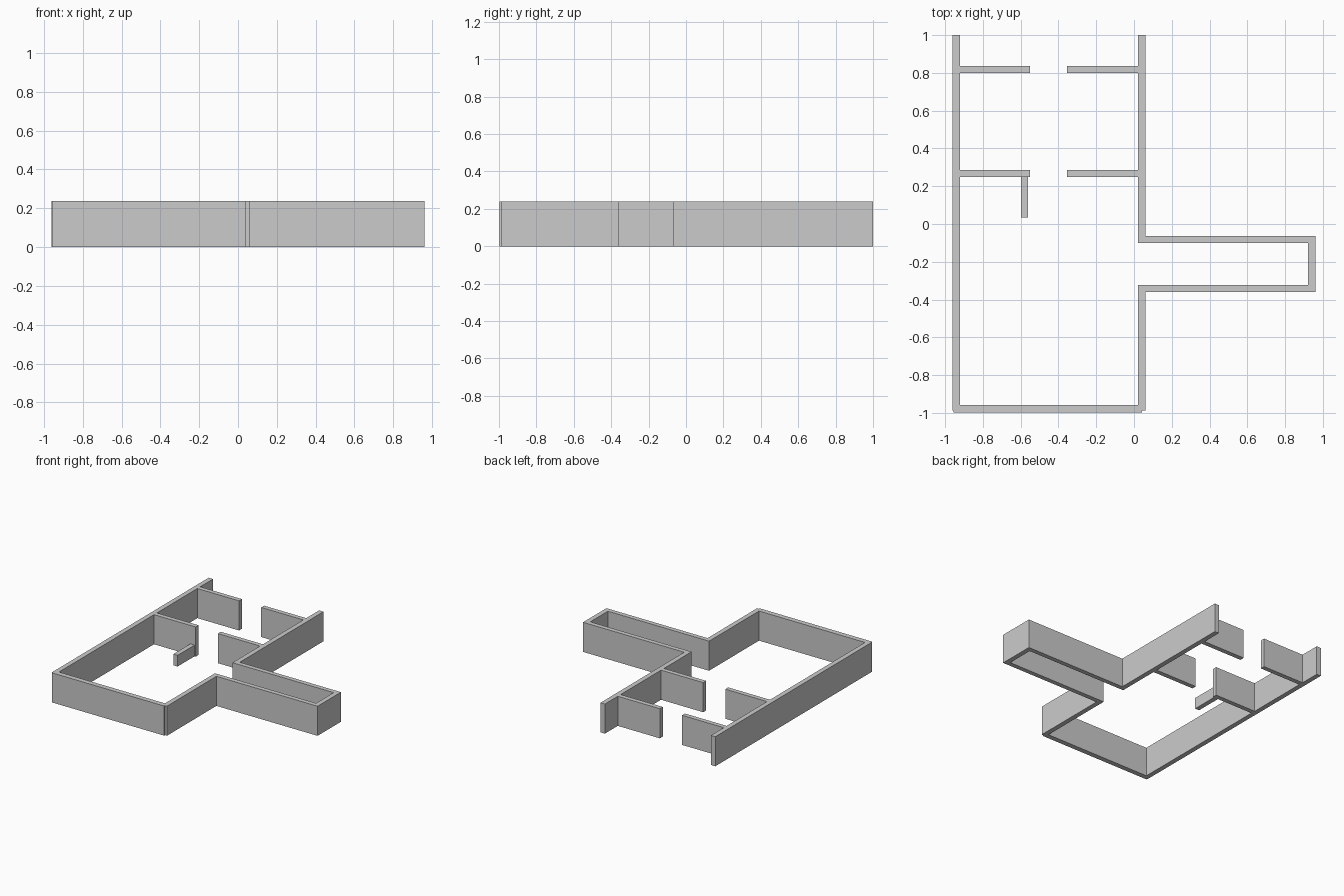
import bpy, bmesh

if "Cube" in bpy.data.objects:
    bpy.data.objects.remove(bpy.data.objects["Cube"])

WALL_H = 0.238   # full wall height
LOW_H = 0.09     # low stub wall height


def extrude_plan(name, points, height):
    """Closed floor-plan outline pulled up from the ground."""
    bm = bmesh.new()
    face = bm.faces.new([bm.verts.new((x, y, 0)) for x, y in points])
    # keep the base and raise a copy
    top = bmesh.ops.extrude_face_region(bm, geom=[face], use_keep_orig=True)["geom"]
    bmesh.ops.translate(bm, vec=(0, 0, height),
                        verts=[v for v in top if isinstance(v, bmesh.types.BMVert)])
    # long concave outlines are split into clean triangles
    bmesh.ops.triangulate(bm, faces=[f for f in bm.faces if len(f.verts) > 4])
    bmesh.ops.recalc_face_normals(bm, faces=bm.faces)
    mesh = bpy.data.meshes.new(name)
    bm.to_mesh(mesh)
    bm.free()
    obj = bpy.data.objects.new(name, mesh)
    bpy.context.collection.objects.link(obj)
    return obj


def wall(name, x0, x1, y0, y1, height=WALL_H):
    return extrude_plan(name, [(x0, y0), (x1, y0), (x1, y1), (x0, y1)], height)


# Outer wall: room and side corridor, open at the back, small corner notches
outer = [(-0.961, 1), (-0.961, -0.988), (-0.956, -0.988), (-0.956, -0.998),
         (0.042, -0.998), (0.042, -0.988), (0.06, -0.988), (0.06, -0.36),
         (0.96, -0.36), (0.96, -0.063), (0.06, -0.063), (0.06, 1)]
inner = [(0.021, 1), (0.021, -0.1), (0.921, -0.1), (0.921, -0.323),
         (0.021, -0.323), (0.021, -0.957), (-0.922, -0.957), (-0.922, 1)]
extrude_plan("perimeter_wall", outer + inner, WALL_H)

# Two partitions, each with a central doorway
for label, y in (("middle", 0.25), ("back", 0.8)):
    wall(label + "_partition_left", -0.922, -0.551, y, y + 0.037)
    wall(label + "_partition_right", -0.354, 0.021, y, y + 0.037)

# Low wall running forward from the middle partition
wall("low_stub_wall", -0.599, -0.561, 0.034, 0.25, LOW_H)
